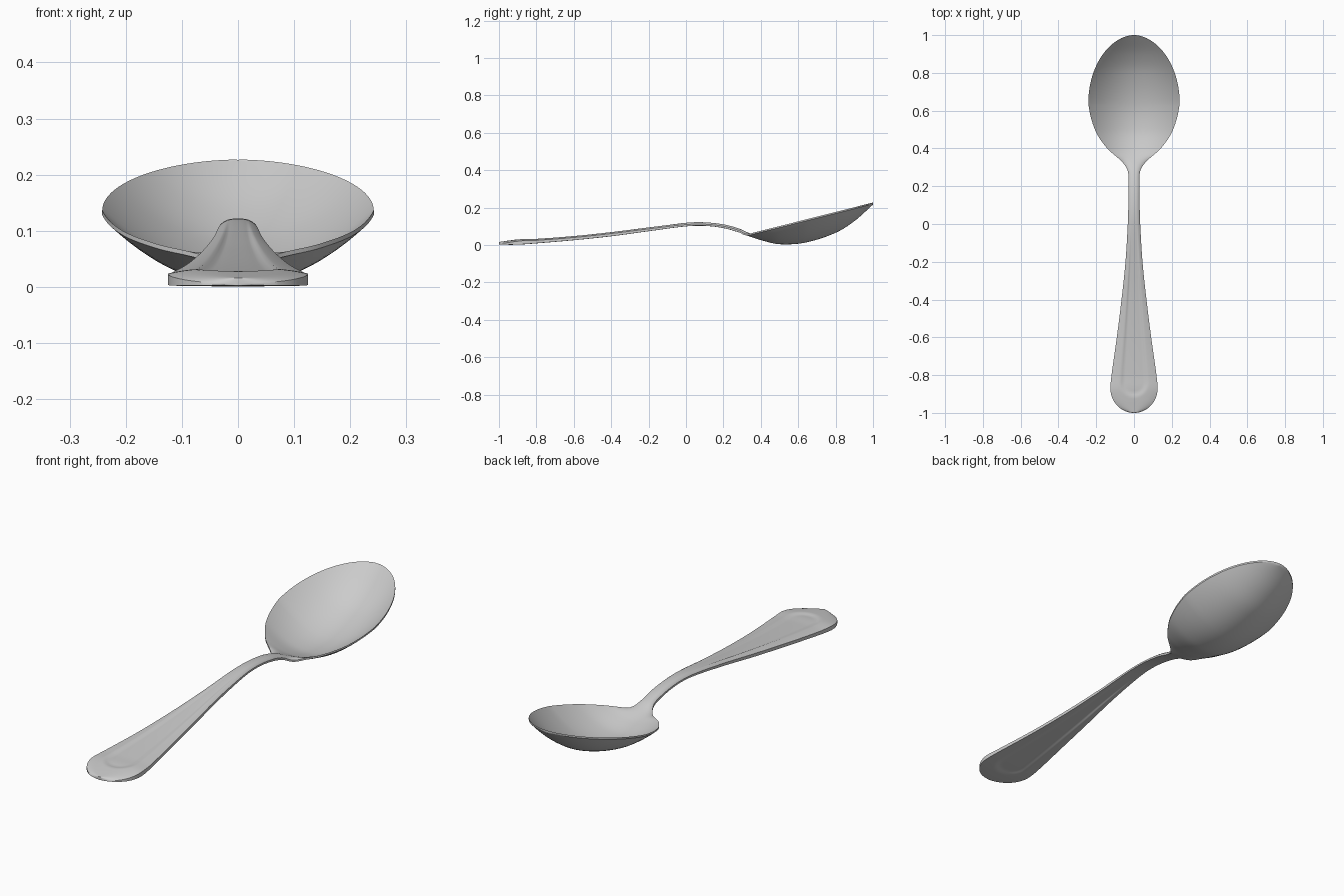
import bpy, bmesh, math

if "Cube" in bpy.data.objects:
    bpy.data.objects.remove(bpy.data.objects["Cube"])

# Stations along the spoon: y, half width, centre top z, centre bottom z
STATIONS = [
    (-1.00, .120, .016, .002), (-.93, .122, .026, .001), (-.87, .125, .033, .003),
    (-.80, .119, .035, .008), (-.60, .091, .050, .025), (-.40, .066, .071, .046),
    (-.20, .045, .096, .073), (.00, .033, .119, .099), (.10, .030, .121, .102),
    (.20, .030, .110, .090), (.28, .033, .089, .068), (.33, .064, .067, .049),
    (.40, .142, .038, .026), (.50, .207, .016, .004), (.64, .242, .025, .013),
    (.80, .242, .077, .065), (.90, .242, .138, .127), (1.00, .242, .226, .216)]
TAIL, BOWL = -.87, .64          # where the rounded ends begin
N = 20                          # columns per half width


def smooth(a, b, x):
    t = min(1, max(0, (x - a) / (b - a)))
    return t * t * (3 - 2 * t)


def station(y):
    """Smooth (cubic) interpolation of the station table."""
    s = STATIONS
    i = max(j for j in range(len(s) - 1) if s[j][0] <= y + 1e-9)
    h = s[i + 1][0] - s[i][0]
    t = (y - s[i][0]) / h

    def slope(j, c):
        a, b = max(j - 1, 0), min(j + 1, len(s) - 1)
        return (s[b][c] - s[a][c]) / (s[b][0] - s[a][0])
    return [(2*t**3 - 3*t*t + 1) * s[i][c] + (t**3 - 2*t*t + t) * h * slope(i, c)
            + (3*t*t - 2*t**3) * s[i + 1][c] + (t**3 - t*t) * h * slope(i + 1, c)
            for c in (1, 2, 3)]


def section(y):
    """Closed cross-section: top from left to right, then bottom back."""
    w, top, bot = station(y)
    if y < TAIL:
        w = .125 * math.sqrt(max(0, 1 - ((TAIL - y) / (1 + TAIL)) ** 2))
    if y > BOWL:
        w = .242 * max(0, 1 - ((y - BOWL) / (1 - BOWL)) ** 2) ** .53
    w = max(w, .002)
    b = smooth(.28, .36, y)                       # handle to bowl blend
    rim = .058 + (y - .33) * .252
    edge_top = (1 - b) * (top - .010) + b * rim
    edge_bot = (1 - b) * (bot + .001) + b * (rim - .008)
    power = 3 - b
    groove = .006 * (1 - smooth(-.35, .08, y))    # pressed handle panel
    upper, lower = [], []
    for i in range(-N, N + 1):
        u = math.sin(i / N * math.pi / 2)
        a = abs(u) ** power
        d = math.hypot(u * w, max(0, -.84 - y)) / (.125 if y < -.84 else w)
        g = groove * (1 - smooth(.42, .62, d))
        upper.append((u * w, y, top + (edge_top - top) * a - g))
        lower.append((u * w, y, bot + (edge_bot - bot) * a + g * .8))
    return upper + lower[::-1]


# Row positions, packed closely towards both rounded tips
rows = [TAIL - (1 + TAIL) * math.cos(i / 18 * math.pi / 2) for i in range(18)]
rows += [TAIL + (BOWL - TAIL) * i / 110 for i in range(110)]
rows += [BOWL + (1 - BOWL) * math.sin(i / 26 * math.pi / 2) for i in range(27)]

# Spoon: one lofted skin with closed ends
bm = bmesh.new()
loops = [[bm.verts.new(p) for p in section(y)] for y in rows]
for a, b in zip(loops, loops[1:]):
    for i in range(len(a)):
        j = (i + 1) % len(a)
        bm.faces.new((a[i], a[j], b[j], b[i]))
bm.faces.new(loops[0])
bm.faces.new(loops[-1][::-1])
bmesh.ops.recalc_face_normals(bm, faces=bm.faces)
mesh = bpy.data.meshes.new("spoon")
bm.to_mesh(mesh)
bm.free()

steel = bpy.data.materials.new("brushed steel grey")
steel.diffuse_color = (.6, .6, .6, 1)
steel.use_nodes = True
steel.node_tree.nodes["Principled BSDF"].inputs["Base Color"].default_value = steel.diffuse_color
mesh.materials.append(steel)
spoon = bpy.data.objects.new("spoon", mesh)
bpy.context.collection.objects.link(spoon)
bpy.context.view_layer.objects.active = spoon
spoon.select_set(True)
bpy.ops.object.shade_smooth_by_angle(angle=math.radians(40))
